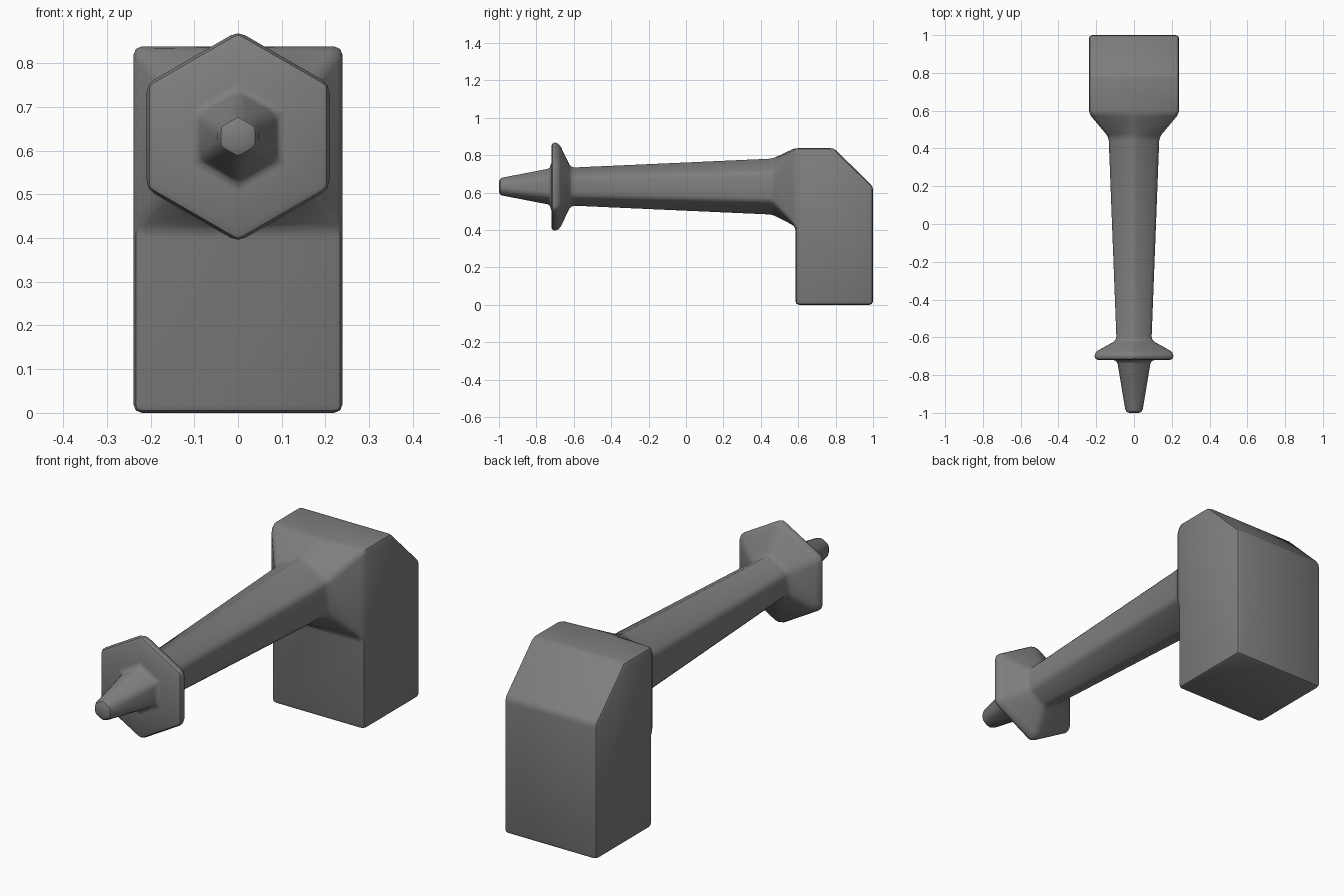
import bpy, bmesh
from math import sin, cos, pi

cube = bpy.data.objects.get("Cube")
if cube:
    bpy.data.objects.remove(cube, do_unlink=True)

grey = bpy.data.materials.new("mid grey")
grey.use_nodes = True
colour = (0.21, 0.21, 0.21, 1)
grey.diffuse_color = colour
grey.node_tree.nodes["Principled BSDF"].inputs["Base Color"].default_value = colour

AXIS_Z = 0.632
HALF_WIDTH, FRONT, BACK, TOP, LEDGE = 0.239, 0.585, 1.0, 0.838, 0.42

bm = bmesh.new()


def hex_ring(y, radius):
    """Six-sided ring around the barrel axis, starting at the top corner."""
    return [bm.verts.new((radius * sin(k * pi / 3), y, AXIS_Z + radius * cos(k * pi / 3)))
            for k in range(6)]


def loft(a, b):
    for i in range(6):
        j = (i + 1) % 6
        bm.faces.new((a[i], a[j], b[j], b[i]))


# Tip cone, flange and tapered barrel: (y, corner radius)
sections = [(-1.0, 0.05), (-0.72, 0.104), (-0.72, 0.241), (-0.68, 0.241),
            (-0.615, 0.107), (0.46, 0.155)]
rings = [hex_ring(y, r) for y, r in sections]
bm.faces.new(rings[0])

# Rectangular mouth where the barrel flares into the block
w = HALF_WIDTH
mouth = [bm.verts.new((x, FRONT, z)) for x, z in
         ((0, TOP), (w, TOP), (w, LEDGE), (0, LEDGE), (-w, LEDGE), (-w, TOP))]
rings.append(mouth)
for a, b in zip(rings, rings[1:]):
    loft(a, b)

# Block with a chamfered upper back edge
outline = [(FRONT, 0), (BACK, 0), (BACK, 0.632), (0.79, TOP)]
left = [bm.verts.new((w, y, z)) for y, z in outline]
right = [bm.verts.new((-w, y, z)) for y, z in outline]
for i in range(3):
    bm.faces.new((left[i], left[i + 1], right[i + 1], right[i]))
bm.faces.new((left[3], mouth[1], mouth[0], mouth[5], right[3]))
bm.faces.new((left[0], right[0], mouth[4], mouth[3], mouth[2]))
bm.faces.new(left + [mouth[1], mouth[2]])
bm.faces.new(right + [mouth[5], mouth[4]])
bmesh.ops.recalc_face_normals(bm, faces=bm.faces)

mesh = bpy.data.meshes.new("barrel_and_block")
bm.to_mesh(mesh)
bm.free()
mesh.materials.append(grey)
body = bpy.data.objects.new("barrel_and_block", mesh)
bpy.context.collection.objects.link(body)

# Softened edges
bevel = body.modifiers.new("soft edges", 'BEVEL')
bevel.width = 0.019
bevel.segments = 2
bevel.limit_method = 'ANGLE'
bevel.angle_limit = pi / 12
bevel.use_clamp_overlap = False

bpy.ops.object.select_all(action='DESELECT')
body.select_set(True)
bpy.context.view_layer.objects.active = body
bpy.ops.object.modifier_apply(modifier=bevel.name)
bpy.ops.object.shade_smooth_by_angle(angle=pi / 5)
